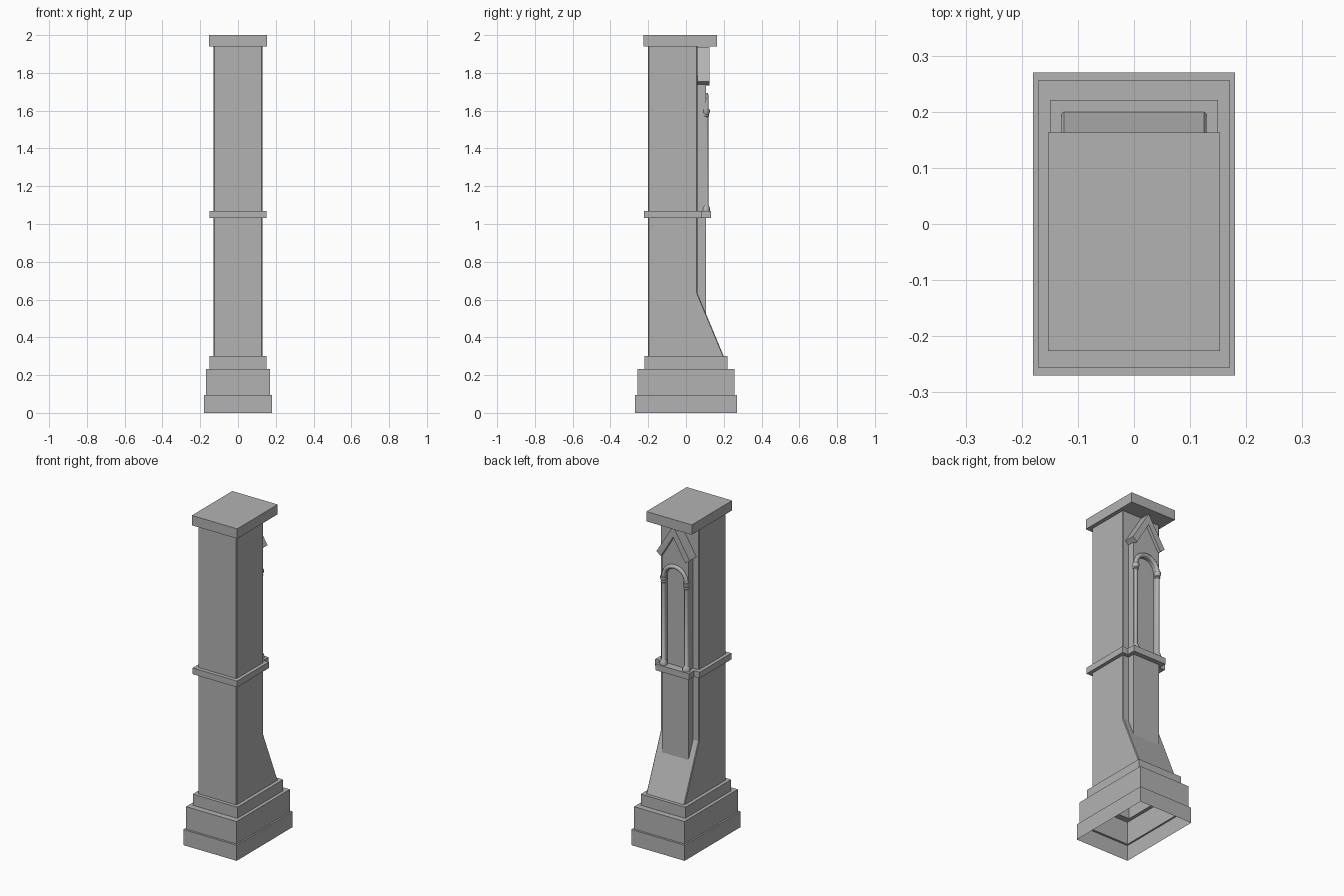
import bpy
import bmesh
import math

cube = bpy.data.objects.get("Cube")
if cube:
    bpy.data.objects.remove(cube, do_unlink=True)

stone = bpy.data.materials.new("grey_stone")
stone.use_nodes = True
GREY = (0.45, 0.45, 0.45, 1)
stone.diffuse_color = GREY
stone.node_tree.nodes["Principled BSDF"].inputs["Base Color"].default_value = GREY


def finish(name, bm):
    """Turn a bmesh into a named stone object."""
    bmesh.ops.recalc_face_normals(bm, faces=bm.faces)
    mesh = bpy.data.meshes.new(name)
    bm.to_mesh(mesh)
    bm.free()
    mesh.materials.append(stone)
    obj = bpy.data.objects.new(name, mesh)
    bpy.context.collection.objects.link(obj)
    return obj


def prism(name, points, offset, place, chamfer=0):
    """Extrude a flat outline; place maps outline points to 3D."""
    bm = bmesh.new()
    face = bm.faces.new([bm.verts.new(place(*p)) for p in points])
    out = bmesh.ops.extrude_face_region(bm, geom=[face])
    verts = [g for g in out["geom"] if isinstance(g, bmesh.types.BMVert)]
    bmesh.ops.translate(bm, verts=verts, vec=offset)
    if chamfer:
        edges = [e for e in bm.edges
                 if abs(e.verts[0].co.x - e.verts[1].co.x) < 1e-5
                 and abs(e.verts[0].co.z - e.verts[1].co.z) > 0.1]
        bmesh.ops.bevel(bm, geom=edges, offset=chamfer, segments=1,
                        affect='EDGES')
    return finish(name, bm)


def back_prism(name, points, y0, y1):
    """Outline drawn in x and z, extruded from y0 back to y1."""
    return prism(name, points, (0, y1 - y0, 0), lambda x, z: (x, y0, z))


def flat_prism(name, points, z0, z1):
    """Outline drawn in x and y, extruded from z0 up to z1."""
    return prism(name, points, (0, 0, z1 - z0), lambda x, y: (x, y, z0))


def mirrored(half):
    """Complete a half outline across x = 0."""
    return half + [(-x, z) for x, z in reversed(half) if x > 0]


# Stepped plinth, hollow and open underneath
bm = bmesh.new()
rings = []
for hx, hy, z in [(.18, .27, 0), (.18, .27, .095), (.17, .257, .095),
                  (.17, .257, .232), (.15, .221, .232), (.15, .221, .3),
                  (.125, .195, .3)]:
    rings.append([bm.verts.new((sx * hx, sy * hy, z))
                  for sx, sy in [(-1, -1), (1, -1), (1, 1), (-1, 1)]])
for low, high in zip(rings, rings[1:]):
    for i in range(4):
        j = (i + 1) % 4
        bm.faces.new([low[i], low[j], high[j], high[i]])
finish("plinth", bm)

# Shaft with sloping foot at the back
HALF = 0.129
prism("shaft",
      [(-.2, .3), (.2, .3), (.06, .635), (.06, 1.94), (-.2, 1.94)],
      (2 * HALF, 0, 0), lambda y, z: (-HALF, y, z), chamfer=0.004)

# Cap slab
flat_prism("cap", [(-.153, -.226), (.153, -.226), (.153, .163), (-.153, .163)],
           1.94, 2.0)

# Belt that steps out around the back panel
flat_prism("belt", mirrored([(.15, -.223), (.15, .082), (.112, .082), (.112, .133)]),
           1.032, 1.07)

# Back panel: plain lower part, recessed core and arched surround
back_prism("lower_panel", mirrored([(.09, .45), (.09, 1.05)]), .05, .105)
back_prism("recess_back", mirrored([(.089, 1.05), (.089, 1.75), (0, 1.9)]), .05, .085)

SPRING = 1.605
opening = [(.066 * math.cos(a), SPRING + .066 * math.sin(a))
           for a in [math.pi / 2 * i / 8 for i in range(9)]]
opening[-1] = (0, SPRING + .066)
outer = mirrored([(.09, 1.05), (.09, 1.76), (0, 1.91)])
inner = mirrored([(.066, 1.05)] + opening)
back_prism("arched_surround", outer + inner[::-1], .06, .105)

# Gable moulding
outer = mirrored([(.112, 1.755), (0, 1.938)])
inner = mirrored([(.083, 1.732), (0, 1.87)])
back_prism("gable_moulding", outer + inner[::-1], .06, .125)

# Round arch moulding
bm = bmesh.new()
loops = []
for i in range(17):
    a = math.pi * i / 16
    loop = []
    for k in range(10):
        b = 2 * math.pi * k / 10
        r = .077 + .013 * math.cos(b)
        loop.append(bm.verts.new((r * math.cos(a), .106 + .013 * math.sin(b),
                                  SPRING + r * math.sin(a))))
    loops.append(loop)
for p, q in zip(loops, loops[1:]):
    for k in range(10):
        m = (k + 1) % 10
        bm.faces.new([p[k], p[m], q[m], q[k]])
for end in (loops[0], loops[-1]):
    bm.faces.new(end)
arch = finish("arch_moulding", bm)

# Small columns with bases and capitals, turned from one profile
profile = [(.022, 1.065), (.022, 1.08), (.017, 1.094), (.012, 1.1),
           (.012, 1.567), (.017, 1.572), (.014, 1.58), (.02, 1.592), (.02, 1.606)]
turned = [arch]
for side, sx in (("left", 1), ("right", -1)):
    bm = bmesh.new()
    loops = [[bm.verts.new((sx * .077 + r * math.cos(math.tau * k / 12),
                            .106 + r * math.sin(math.tau * k / 12), z))
              for k in range(12)] for r, z in profile]
    for p, q in zip(loops, loops[1:]):
        for k in range(12):
            m = (k + 1) % 12
            bm.faces.new([p[k], p[m], q[m], q[k]])
    for end in (loops[0], loops[-1]):
        bm.faces.new(end)
    turned.append(finish(side + "_column", bm))

# Smooth the round parts, keeping sharp rims
bpy.ops.object.select_all(action='DESELECT')
for obj in turned:
    obj.select_set(True)
bpy.context.view_layer.objects.active = arch
bpy.ops.object.shade_smooth_by_angle(angle=math.radians(40))
